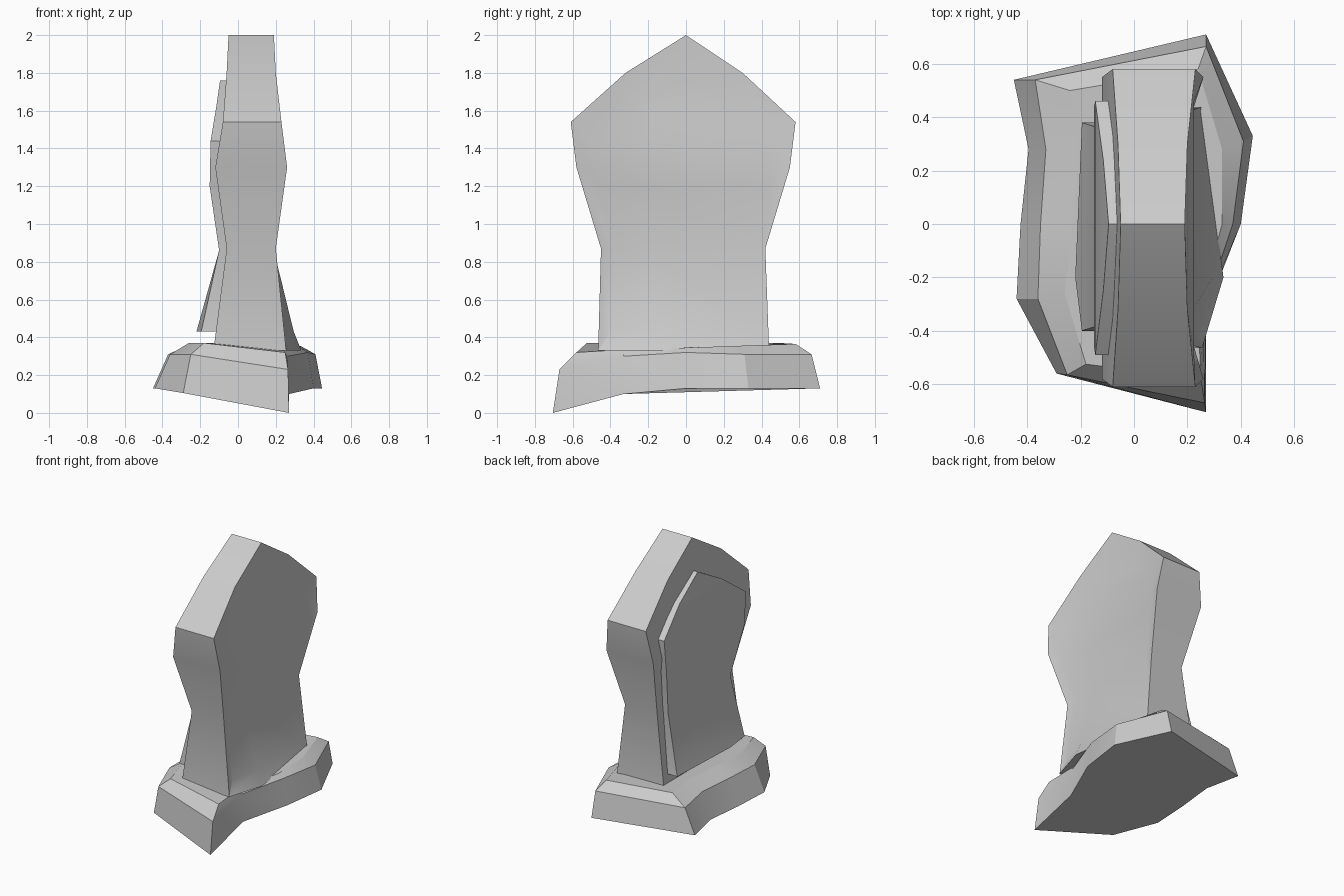
import bpy, bmesh

if "Cube" in bpy.data.objects:
    bpy.data.objects.remove(bpy.data.objects["Cube"])

MID_Y = -0.2  # where the lower faces bulge most


def finish(name, bm):
    bmesh.ops.remove_doubles(bm, verts=bm.verts[:], dist=0.0005)
    bmesh.ops.recalc_face_normals(bm, faces=bm.faces[:])
    me = bpy.data.meshes.new(name)
    bm.to_mesh(me)
    bm.free()
    ob = bpy.data.objects.new(name, me)
    bpy.context.collection.objects.link(ob)
    bpy.context.view_layer.objects.active = ob
    ob.select_set(True)
    bpy.ops.object.shade_smooth_by_angle(angle=0.45)
    ob.select_set(False)


def face(bm, pts):
    """Face from points, skipping repeated ones (pointed top row)."""
    uniq = []
    for p in pts:
        if p not in uniq:
            uniq.append(p)
    if len(uniq) > 2:
        bm.faces.new([bm.verts.new(p) for p in uniq])


def slab(name, layers):
    """Upright shield. Layers run along x; rows are (z, y0, y1, x, bulge)."""
    bm = bmesh.new()
    grids = []
    for layer in layers:
        grids.append([[(x, y0, z), (x + b, max(y0, min(y1, MID_Y)), z), (x, y1, z)]
                      for z, y0, y1, x, b in layer])
    for g in (grids[0], grids[-1]):
        for a, b in zip(g, g[1:]):
            for i in (0, 1):
                face(bm, [a[i], a[i + 1], b[i + 1], b[i]])

    def rim(g):
        return [r[0] for r in g] + [g[-1][1]] + [r[2] for r in reversed(g)]
    for g, h in zip(grids, grids[1:]):
        a, b = rim(g), rim(h)
        for i in range(len(a)):
            j = (i + 1) % len(a)
            face(bm, [a[i], a[j], b[j], b[i]])
    finish(name, bm)


def loft(name, rings):
    bm = bmesh.new()
    vs = [[bm.verts.new(p) for p in r] for r in rings]
    n = len(vs[0])
    for a, b in zip(vs, vs[1:]):
        for i in range(n):
            j = (i + 1) % n
            bm.faces.new([a[i], a[j], b[j], b[i]])
    bm.faces.new(vs[0])
    bm.faces.new(vs[-1])
    finish(name, bm)


# Tablet: outline with its left and right depth, then the sunken right face
outline = [(2.0, 0, 0), (1.8, -.32, .30), (1.54, -.61, .58),
           (1.3, -.58, .55), (.87, -.45, .42), (.33, -.465, .44)]
inner = [(1.76, 0, 0), (1.62, -.25, .24), (1.44, -.49, .46),
         (1.2, -.46, .44), (.86, -.37, .35), (.43, -.40, .38)]


def layer(shape, xs, bulge=0):
    flare = [0] * (len(shape) - 1) + [bulge]
    return [(*s, x, f) for s, x, f in zip(shape, xs, flare)]


slab("tablet", [
    layer(outline, [-.05, -.06, -.08, -.12, -.06, -.13]),
    layer(outline, [.19, .20, .23, .26, .20, .255], .08),
    layer(inner, [.19, .20, .225, .225, .19, .235], .06)])

# Raised plate on the left face
slab("face_plate", [
    layer(inner, [-.095, -.115, -.145, -.15, -.10, -.195], -.025),
    layer(inner, [0, 0, 0, 0, 0, 0])])

# Worn, tilted base
loft("base", [
    [(-.45, .54, .13), (.27, .71, .13), (.445, .33, .13), (.40, 0, .13),
     (.27, -.33, .10), (.27, -.705, 0), (-.29, -.56, .105), (-.44, -.28, .13),
     (-.425, 0, .13), (-.395, .28, .13)],
    [(-.37, .54, .31), (.27, .665, .31), (.41, .31, .31), (.37, 0, .32),
     (.26, -.33, .30), (.265, -.67, .23), (-.25, -.565, .31), (-.36, -.28, .31),
     (-.35, 0, .315), (-.33, .28, .32)],
    [(-.24, .50, .37), (.24, .58, .365), (.33, .28, .355), (.33, 0, .345),
     (.24, -.33, .335), (.25, -.58, .32), (-.18, -.525, .37), (-.26, -.26, .37),
     (-.23, 0, .37), (-.21, .28, .37)]])
